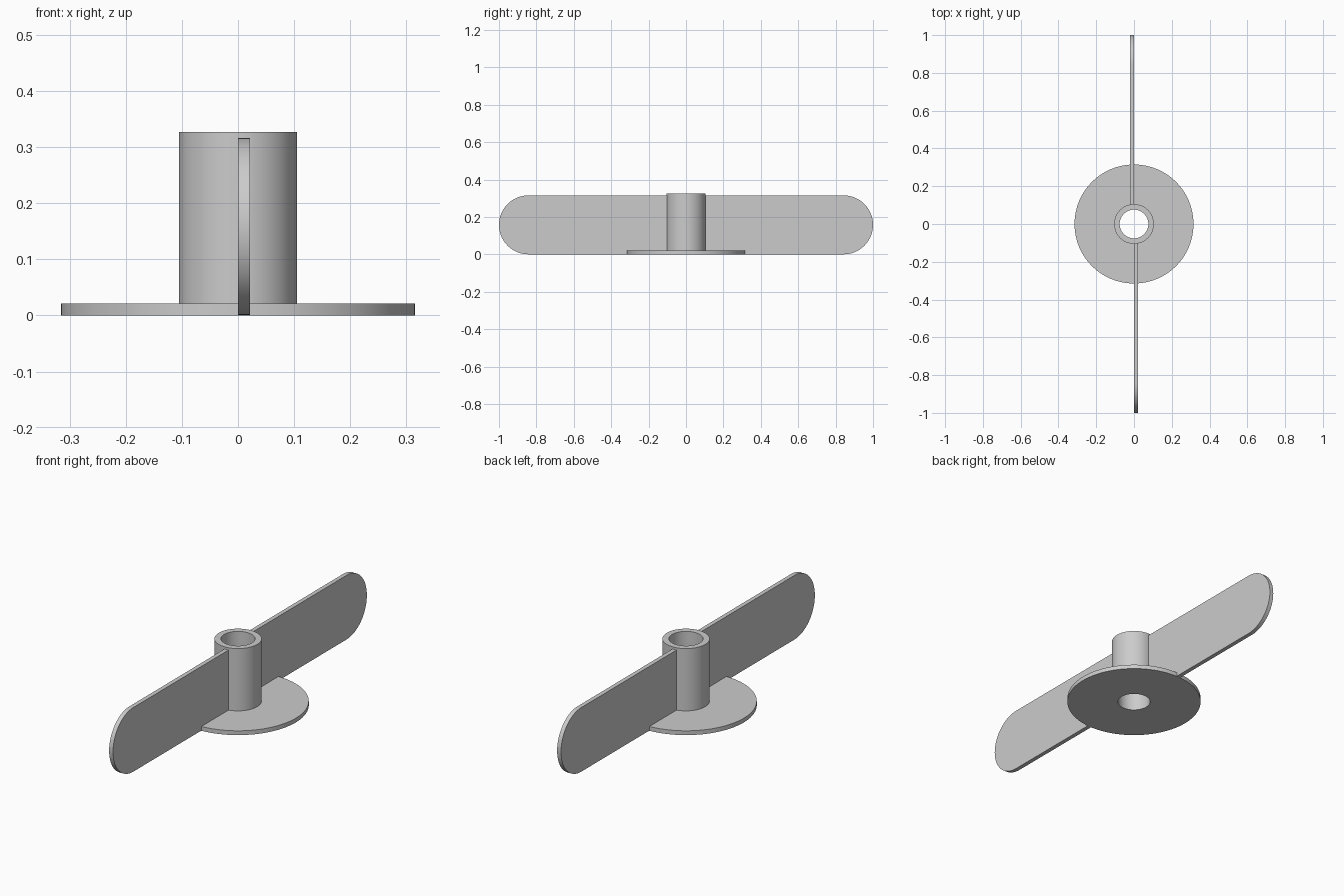
import bpy, bmesh
from math import pi, sin, cos, radians

if "Cube" in bpy.data.objects:
    bpy.data.objects.remove(bpy.data.objects["Cube"])

grey = bpy.data.materials.new("light grey")
grey.use_nodes = True
colour = (0.6, 0.6, 0.6, 1)
grey.diffuse_color = colour
grey.node_tree.nodes["Principled BSDF"].inputs["Base Color"].default_value = colour


def finish(name, bm):
    """Turn a bmesh into a smooth-shaded object with sharp edges kept."""
    bmesh.ops.remove_doubles(bm, verts=bm.verts, dist=1e-5)
    bmesh.ops.recalc_face_normals(bm, faces=bm.faces)
    mesh = bpy.data.meshes.new(name)
    bm.to_mesh(mesh)
    bm.free()
    mesh.materials.append(grey)
    obj = bpy.data.objects.new(name, mesh)
    bpy.context.collection.objects.link(obj)
    bpy.ops.object.select_all(action="DESELECT")
    obj.select_set(True)
    bpy.context.view_layer.objects.active = obj
    bpy.ops.object.shade_smooth_by_angle(angle=radians(30))
    return obj


# Flanged hub: a closed profile turned about the vertical axis
BORE, TUBE, FLANGE = 0.076, 0.105, 0.315
FLANGE_TOP, TUBE_TOP = 0.021, 0.327
profile = [(BORE, 0), (FLANGE, 0), (FLANGE, FLANGE_TOP),
           (TUBE, FLANGE_TOP), (TUBE, TUBE_TOP), (BORE, TUBE_TOP)]
bm = bmesh.new()
ring = [bm.verts.new((r, 0, z)) for r, z in profile]
edges = [bm.edges.new((ring[i - 1], ring[i])) for i in range(len(ring))]
bmesh.ops.spin(bm, geom=ring + edges, cent=(0, 0, 0), axis=(0, 0, 1),
               angle=2 * pi, steps=96)
finish("flanged_hub", bm)

# Blades: round-ended plates on opposite sides, half a turn apart
THICK, BOTTOM, TOP = 0.021, 0.001, 0.316
RADIUS = (TOP - BOTTOM) / 2
MIDDLE = (TOP + BOTTOM) / 2
ROOT, STEPS = 0.09, 32


def blade(name, side):
    outline = [(ROOT, TOP), (ROOT, BOTTOM)]
    for i in range(STEPS + 1):
        a = -pi / 2 + pi * i / STEPS
        outline.append((1 - RADIUS + RADIUS * cos(a), MIDDLE + RADIUS * sin(a)))
    bm = bmesh.new()
    face = bm.faces.new([bm.verts.new((0, -side * y, z)) for y, z in outline])
    plate = bmesh.ops.extrude_face_region(bm, geom=[face], use_keep_orig=True)
    moved = [g for g in plate["geom"] if isinstance(g, bmesh.types.BMVert)]
    bmesh.ops.translate(bm, verts=moved, vec=(side * THICK, 0, 0))
    finish(name, bm)


blade("front_blade", 1)
blade("back_blade", -1)
